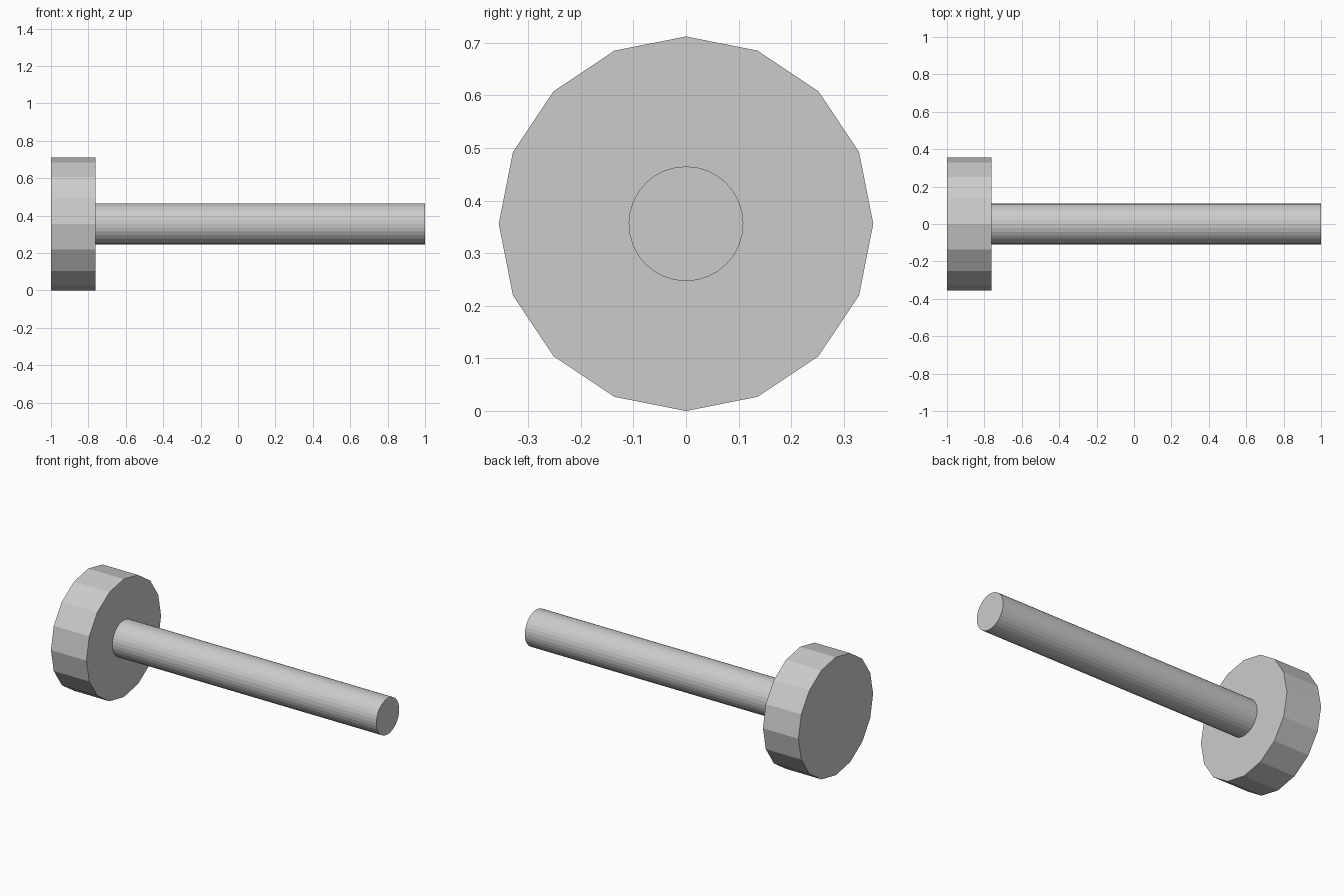
import bpy
import math

if "Cube" in bpy.data.objects:
    bpy.data.objects.remove(bpy.data.objects["Cube"])

AXIS_Z = 0.356      # height of the common axis
HEAD_END = -0.763   # where the head meets the shaft


def rod(name, sides, radius, x0, x1):
    """Flat-faced cylinder lying along x from x0 to x1."""
    bpy.ops.mesh.primitive_cylinder_add(
        vertices=sides, radius=radius, depth=x1 - x0,
        location=((x0 + x1) / 2, 0, AXIS_Z),
        rotation=(0, math.pi / 2, 0))
    obj = bpy.context.object
    obj.name = name
    bpy.ops.object.transform_apply(location=False, rotation=True, scale=True)
    return obj


# Wide 16-sided head
rod("head", 16, 0.356, -1.0, HEAD_END)

# Slim round shaft, starting at the head's inner face
rod("shaft", 32, 0.109, HEAD_END, 1.0)
